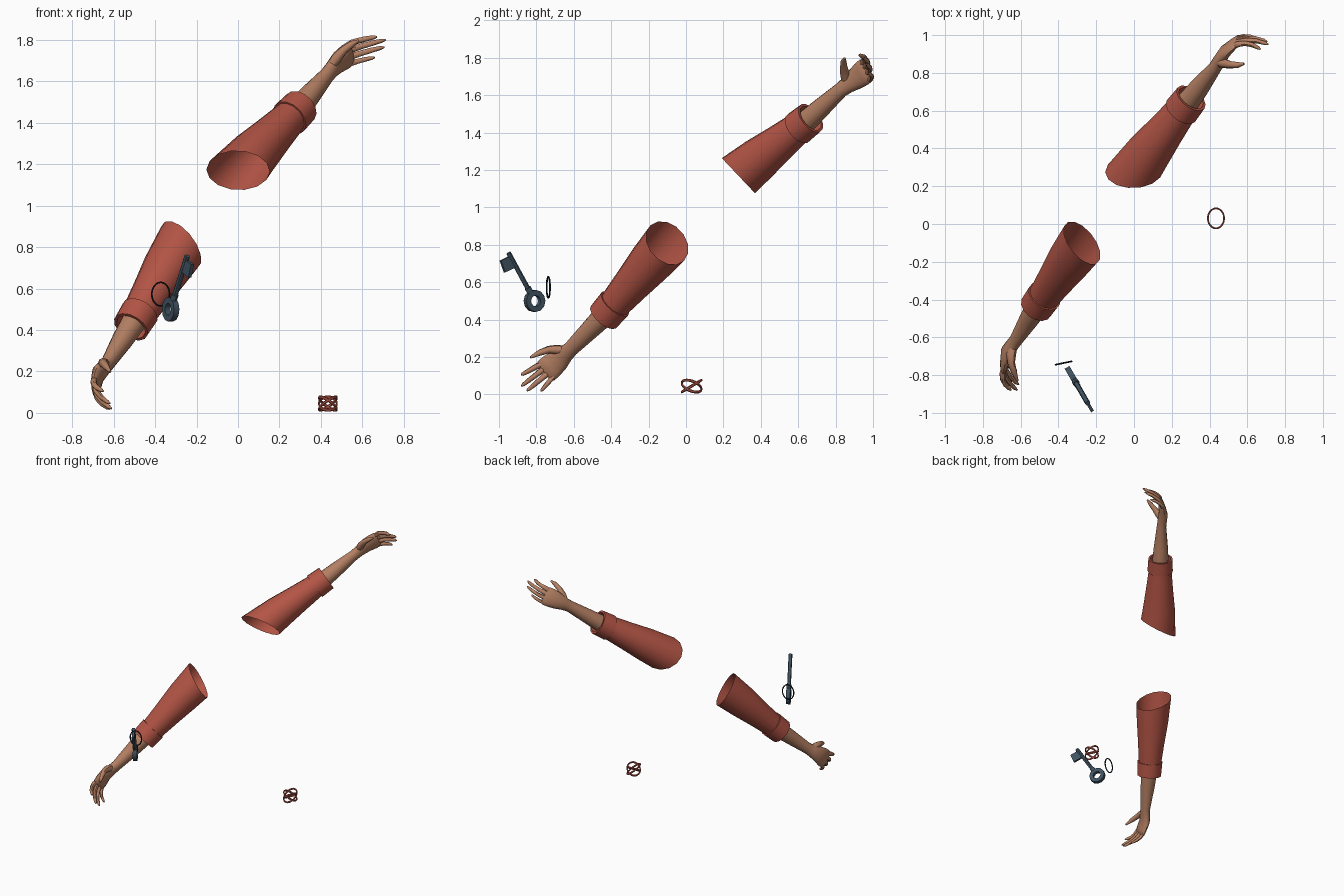
import bpy, bmesh, math
from mathutils import Vector as V

if "Cube" in bpy.data.objects:
    bpy.data.objects.remove(bpy.data.objects["Cube"])


def material(name, rgb):
    m = bpy.data.materials.new(name)
    m.diffuse_color = (*rgb, 1)
    m.use_nodes = True
    m.node_tree.nodes["Principled BSDF"].inputs["Base Color"].default_value = m.diffuse_color
    return m


RED = material("sleeve red", (0.45, 0.09, 0.06))
SKIN = material("skin", (0.46, 0.215, 0.125))
STEEL = material("blue steel", (0.05, 0.085, 0.12))
BLACK = material("dark cord", (0.004, 0.012, 0.018))


def tube(name, pts, radii, mat, sides=12, side=(0, 0, 1), axis=None, loop=False,
         caps=True, mouth=None, turn=0.0):
    """Sweep an elliptical section along points; radii are (along side, across side)."""
    pts = [V(p) for p in pts]
    n = len(pts)
    bm = bmesh.new()
    rings = []
    for i, p in enumerate(pts):
        if axis:
            t = V(axis).normalized()
        elif loop:
            t = (pts[(i + 1) % n] - pts[i - 1]).normalized()
        else:
            t = (pts[min(i + 1, n - 1)] - pts[max(i - 1, 0)]).normalized()
        a = V(side)
        a = (a - t * a.dot(t)).normalized()
        b = t.cross(a)
        r = radii[i] if isinstance(radii, list) else radii
        ra, rb = r if isinstance(r, tuple) else (r, r)
        ring = []
        for k in range(sides):
            ang = 2 * math.pi * k / sides + turn
            d = a * ra * math.cos(ang) + b * rb * math.sin(ang)
            if mouth and i == 0:          # slanted opening
                m = V(mouth).normalized()
                d -= t * d.dot(m) / t.dot(m)
            ring.append(bm.verts.new(p + d))
        rings.append(ring)
    for i in range(n if loop else n - 1):
        r0, r1 = rings[i], rings[(i + 1) % n]
        for k in range(sides):
            j = (k + 1) % sides
            bm.faces.new((r0[k], r0[j], r1[j], r1[k]))
    if caps and not loop:
        bm.faces.new(rings[0])
        bm.faces.new(rings[-1])
    bmesh.ops.recalc_face_normals(bm, faces=bm.faces)
    me = bpy.data.meshes.new(name)
    bm.to_mesh(me)
    bm.free()
    ob = bpy.data.objects.new(name, me)
    bpy.context.collection.objects.link(ob)
    me.materials.append(mat)
    bpy.ops.object.select_all(action='DESELECT')
    ob.select_set(True)
    bpy.context.view_layer.objects.active = ob
    bpy.ops.object.shade_smooth_by_angle(angle=math.radians(45))
    return ob


def arm(tag, opening, mouth, cuff, wrist, palm, index, pinky, tips, thumb, back):
    opening, cuff, wrist, palm = V(opening), V(cuff), V(wrist), V(palm)
    index, pinky, back = V(index), V(pinky), V(back)
    ax = (cuff - opening).normalized()
    width = index - pinky
    # sleeve with a slanted open mouth
    tube(tag + "_sleeve", [opening.lerp(cuff, f) for f in (0, .3, .6, 1)],
         [.13, .119, .101, .08], RED, 14, side=width, axis=ax, caps=False, mouth=mouth)
    # turned-up cuff, a thick band
    tube(tag + "_cuff", [cuff + ax * s for s in (-.052, -.052, .052, .052, -.01)],
         [.076, .094, .09, .076, .072], RED, 14, side=width, axis=ax, caps=False)
    # forearm running into the palm
    knuckle = (index + pinky) / 2
    tube(tag + "_forearm_and_palm",
         [cuff, cuff.lerp(wrist, .45), wrist, wrist.lerp(palm, .45), palm,
          palm.lerp(knuckle, .6), knuckle, knuckle + (knuckle - palm) * .12],
         [.062, .053, (.041, .035), (.046, .034), (.06, .031), (.068, .025),
          (.067, .018), (.058, .010)], SKIN, 14, side=width)
    # fingers, index to pinky
    for k, (nm, tip) in enumerate(zip(("index", "middle", "ring", "pinky"), tips)):
        base = index.lerp(pinky, k / 3)
        tip = V(tip)
        start = base.lerp(palm, .2)
        pts = [start] + [base.lerp(tip, f) + back * .07 * f * (1 - f)
                         for f in (0.05, .35, .65, .9, 1)]
        s = .88 if k == 3 else 1
        tube(f"{tag}_{nm}_finger", pts,
             [r * s for r in (.015, .0165, .0145, .013, .010, .004)], SKIN, 8, side=width)
    # thumb
    tube(tag + "_thumb", thumb, [.024, .026, .02, .016, .006], SKIN, 8, side=back)


arm("upper", (0, .28, 1.17), (0, .73, .69), (.275, .632, 1.45), (.43, .83, 1.63),
    (.48, .91, 1.69), (.545, .95, 1.785), (.54, .98, 1.685),
    [(.67, .925, 1.815), (.712, .95, 1.80), (.705, .965, 1.765), (.66, .975, 1.715)],
    [(.445, .86, 1.665), (.475, .85, 1.71), (.51, .843, 1.75), (.55, .842, 1.78),
     (.583, .848, 1.797)], (-.2, .95, .1))

arm("lower", (-.275, -.1, .81), (.7, .5, .5), (-.495, -.41, .45), (-.625, -.615, .245),
    (-.675, -.68, .185), (-.695, -.79, .155), (-.685, -.71, .095),
    [(-.65, -.88, .105), (-.618, -.88, .045), (-.61, -.85, .02), (-.62, -.775, .018)],
    [(-.64, -.64, .235), (-.65, -.69, .24), (-.65, -.735, .24), (-.635, -.785, .222),
     (-.617, -.832, .198)], (-.95, -.1, -.1))


# key, drawn in its own upright plane
U = V((.5, -.866, 0))
KN = (.866, .5, 0)


def key_at(u, z):
    return V((-.325, -.81, z)) + U * u


tube("key_bow", [key_at(.044 * math.cos(a), .5 + .044 * math.sin(a))
                 for a in (2 * math.pi * k / 12 for k in range(12))],
     .021, STEEL, 4, side=KN, loop=True, turn=math.pi / 4)
tube("key_collar", [key_at(.026, .545), key_at(.042, .571)], .018, STEEL, 8, side=KN)
tube("key_shaft", [key_at(.03, .55), key_at(.16, .757)], .0135, STEEL, 8, side=KN)
tube("key_bit", [key_at(.133, .711), key_at(.198, .684)], (.012, .048), STEEL, 4,
     side=KN, axis=(key_at(.198, .684) - key_at(.133, .711)), turn=math.pi / 4)

# thin cord loop beside the key
tube("cord_loop", [(-.373 + .043 * math.cos(a), -.736 + .009 * math.cos(a),
                    .573 + .057 * math.sin(a))
                   for a in (2 * math.pi * k / 24 for k in range(24))],
     .0045, BLACK, 6, side=(0, 1, 0), loop=True)

# bracelet of three crossing strands
for s in range(3):
    pts = []
    for k in range(24):
        a = 2 * math.pi * k / 24
        pts.append((.434 + .043 * math.cos(a), .03 + .053 * math.sin(a),
                    .045 + .032 * math.cos(a + s * 2 * math.pi / 3 + .5)))
    tube(f"bracelet_strand_{s + 1}", pts, (.0075, .005), RED, 6, loop=True)
